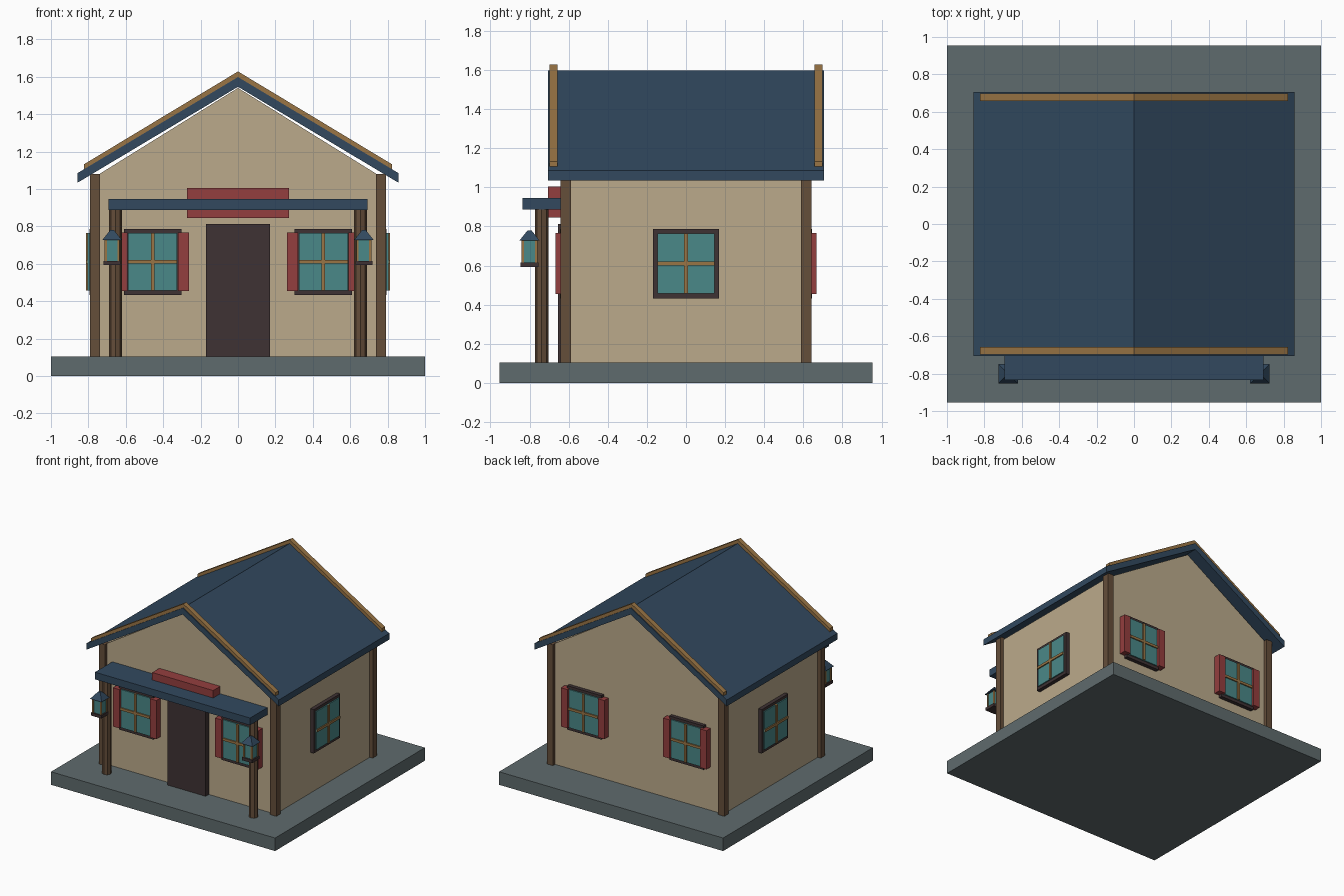
import bpy, bmesh
from math import pi
from mathutils import Matrix, Vector

old = bpy.data.objects.get("Cube")
if old:
    bpy.data.objects.remove(old)


def material(name, rgb):
    col = [(c / 255 / 12.92 if c < 11 else ((c / 255 + 0.055) / 1.055) ** 2.4) for c in rgb] + [1]
    m = bpy.data.materials.new(name)
    m.use_nodes = True
    m.diffuse_color = col
    m.node_tree.nodes["Principled BSDF"].inputs["Base Color"].default_value = col
    return m


STONE = material("grey stone", (95, 107, 109))
PLASTER = material("tan plaster", (187, 170, 139))
SLATE = material("blue slate", (50, 73, 95))
TRIM = material("golden wood", (154, 117, 69))
TIMBER = material("brown timber", (101, 78, 58))
DARK = material("dark wood", (62, 50, 51))
RED = material("red paint", (148, 62, 62))
GLASS = material("teal glass", (74, 136, 136))


def finish(name, bm, mat, matrix=None):
    if matrix:
        bm.transform(matrix)
    bmesh.ops.recalc_face_normals(bm, faces=bm.faces)
    mesh = bpy.data.meshes.new(name)
    bm.to_mesh(mesh)
    bm.free()
    mesh.materials.append(mat)
    obj = bpy.data.objects.new(name, mesh)
    bpy.context.collection.objects.link(obj)
    return obj


def box(name, mat, x, y, z, matrix=None):
    """Box from (min, max) ranges."""
    bm = bmesh.new()
    bmesh.ops.create_cube(bm, size=1)
    for v in bm.verts:
        v.co = Vector([r[0] if c < 0 else r[1] for c, r in zip(v.co, (x, y, z))])
    return finish(name, bm, mat, matrix)


def cone(name, mat, sides, r1, r2, centre, z, turn=0):
    bm = bmesh.new()
    bmesh.ops.create_cone(bm, cap_ends=True, segments=sides, radius1=r1, radius2=r2, depth=z[1] - z[0])
    place = Matrix.Translation((*centre, sum(z) / 2)) @ Matrix.Rotation(turn, 4, "Z")
    return finish(name, bm, mat, place)


def prism(name, mat, profile, y):
    """Extrude an x-z outline between two y values."""
    bm = bmesh.new()
    face = bm.faces.new([bm.verts.new((px, y[0], pz)) for px, pz in profile])
    new = bmesh.ops.extrude_face_region(bm, geom=[face])["geom"]
    bmesh.ops.translate(bm, vec=(0, y[1] - y[0], 0),
                        verts=[g for g in new if isinstance(g, bmesh.types.BMVert)])
    return finish(name, bm, mat)


def chevron(half, apex_top, end_top, apex_low, end_low):
    return [(-half, end_top), (0, apex_top), (half, end_top),
            (half, end_low), (0, apex_low), (-half, end_low)]


WX, WY, FLOOR = 0.765, 0.615, 0.105

# Base and gabled walls
box("base", STONE, (-1, 1), (-0.955, 0.955), (0, FLOOR))
prism("walls", PLASTER, [(-WX, FLOOR), (WX, FLOOR), (WX, 1.065), (0, 1.54), (-WX, 1.065)], (-WY, WY))

# Roof with raised trim at both gables
prism("roof", SLATE, chevron(0.857, 1.598, 1.085, 1.546, 1.034), (-0.705, 0.705))
for side, label in ((-1, "front"), (1, "back")):
    prism(label + "_roof_trim", TRIM, chevron(0.823, 1.628, 1.132, 1.59, 1.1),
          (side * 0.697, side * 0.658))

# Corner posts
for sx, lr in ((1, "left"), (-1, "right")):
    for sy, fb in ((-1, "front"), (1, "back")):
        cx, cy = sx * WX, sy * WY
        box(f"{fb}_{lr}_corner_post", TIMBER, (cx - 0.027, cx + 0.027), (cy - 0.028, cy + 0.028), (FLOOR, 1.08))

# Door, porch roof and sign board
box("door", DARK, (-0.17, 0.17), (-0.655, -WY), (FLOOR, 0.813))
box("porch_roof", SLATE, (-0.692, 0.692), (-0.835, -WY), (0.887, 0.945))
box("sign_board", RED, (-0.272, 0.272), (-0.705, -WY), (0.845, 1.005))


def window(name, angle, wall, u, half, shutters):
    """Window built facing -y at offset u, then turned to its wall."""
    turn = Matrix.Rotation(angle, 4, "Z")

    def part(label, mat, x0, x1, out, z):
        box(f"{name}_{label}", mat, (u + x0, u + x1), (-wall - out, -wall), z, turn)

    pane = half - 0.022
    part("frame", DARK, -half, half, 0.03, (0.432, 0.786))
    part("glass", GLASS, -pane, pane, 0.039, (0.456, 0.764))
    part("upright_bar", TRIM, -0.01, 0.01, 0.048, (0.456, 0.764))
    part("cross_bar", TRIM, -pane, pane, 0.048, (0.6, 0.62))
    if shutters:
        for s in (-1, 1):
            part("shutter", RED, s * 0.165 - 0.029, s * 0.165 + 0.029, 0.053, (0.455, 0.767))


# Windows on all four walls
for s, lr in ((1, "left"), (-1, "right")):
    window(f"front_{lr}_window", 0, WY, s * 0.456, 0.153, True)
    window(f"back_{lr}_window", pi, WY, -s * 0.456, 0.153, True)
    window(f"{lr}_side_window", s * pi / 2, WX, 0, 0.168, False)

# Porch posts with hanging lanterns
for s, lr in ((1, "left"), (-1, "right")):
    cone(lr + "_porch_post", TIMBER, 8, 0.035, 0.035, (s * 0.655, -0.738), (FLOOR, 0.89))
    lx, ly = s * 0.673, -0.8
    box(lr + "_lantern_base", DARK, (lx - 0.046, lx + 0.046), (ly - 0.046, ly + 0.046), (0.592, 0.616))
    box(lr + "_lantern_glass", GLASS, (lx - 0.035, lx + 0.035), (ly - 0.035, ly + 0.035), (0.616, 0.728))
    for ax in (-0.034, 0.034):
        for ay in (-0.034, 0.034):
            box(lr + "_lantern_bar", TRIM, (lx + ax - 0.006, lx + ax + 0.006),
                (ly + ay - 0.006, ly + ay + 0.006), (0.616, 0.728))
    cone(lr + "_lantern_cap", SLATE, 4, 0.073, 0.014, (lx, ly), (0.728, 0.78), pi / 4)
